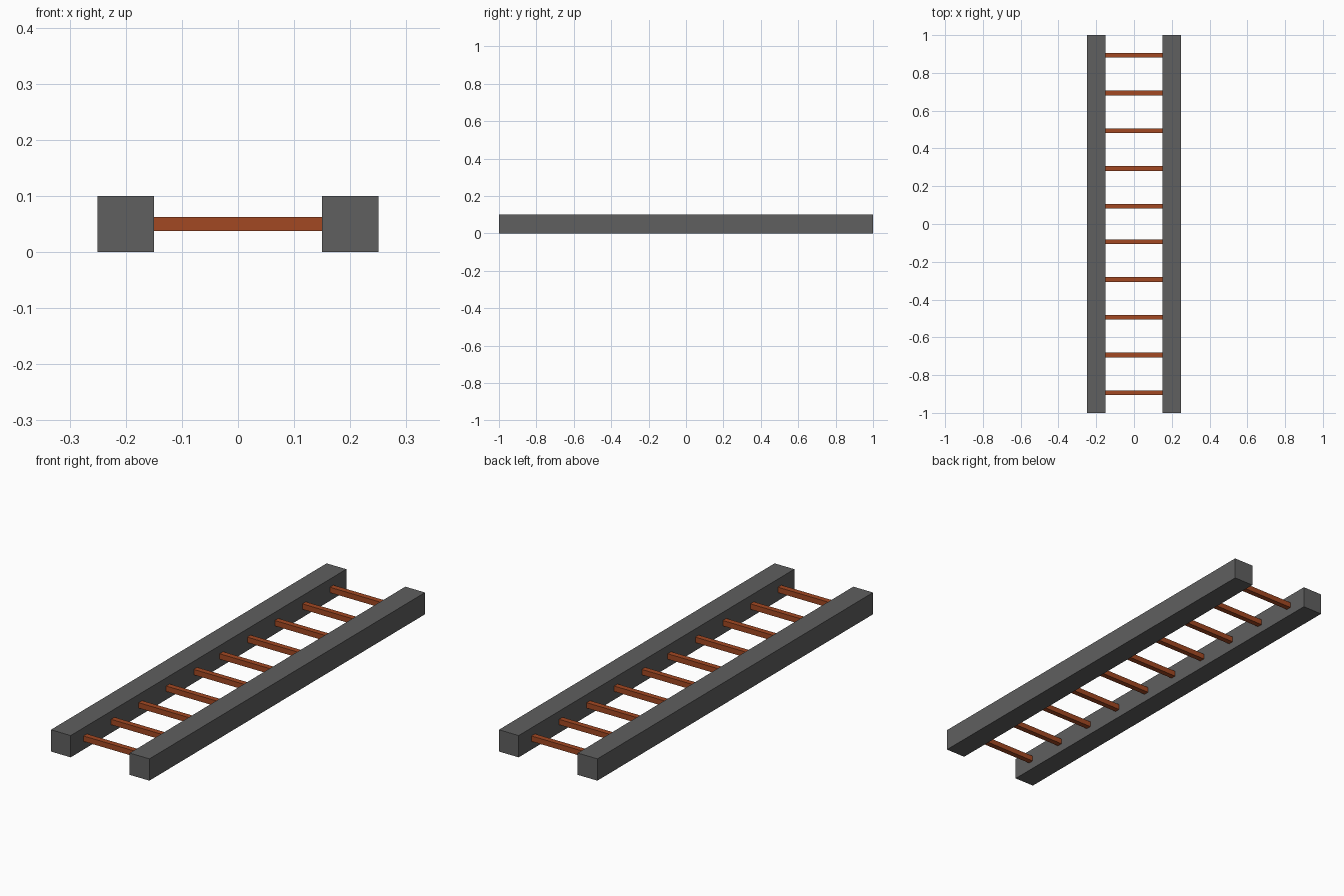
import bpy
import bmesh
from mathutils import Matrix

if "Cube" in bpy.data.objects:
    bpy.data.objects.remove(bpy.data.objects["Cube"])


def material(name, rgb):
    m = bpy.data.materials.new(name)
    m.diffuse_color = (*rgb, 1)
    m.use_nodes = True
    m.node_tree.nodes["Principled BSDF"].inputs["Base Color"].default_value = m.diffuse_color
    return m


def box(name, center, size, mat):
    bm = bmesh.new()
    bmesh.ops.create_cube(bm, size=1, matrix=Matrix.Diagonal((*size, 1)))
    mesh = bpy.data.meshes.new(name)
    bm.to_mesh(mesh)
    bm.free()
    mesh.materials.append(mat)
    obj = bpy.data.objects.new(name, mesh)
    obj.location = center
    bpy.context.collection.objects.link(obj)
    return obj


grey = material("dark_grey", (0.115, 0.115, 0.115))
rust = material("rust_orange", (0.36, 0.065, 0.016))

# Side rails, mirrored about x = 0
for side, x in (("left", -0.2), ("right", 0.2)):
    box(f"{side}_rail", (x, 0, 0.05), (0.1, 2, 0.1), grey)

# Square rungs, mirrored about y = 0
for i in range(5):
    y = 0.094 + 0.2 * i
    for end, s in (("front", -1), ("back", 1)):
        box(f"{end}_rung_{i + 1}", (0, s * y, 0.05), (0.3, 0.025, 0.025), rust)
